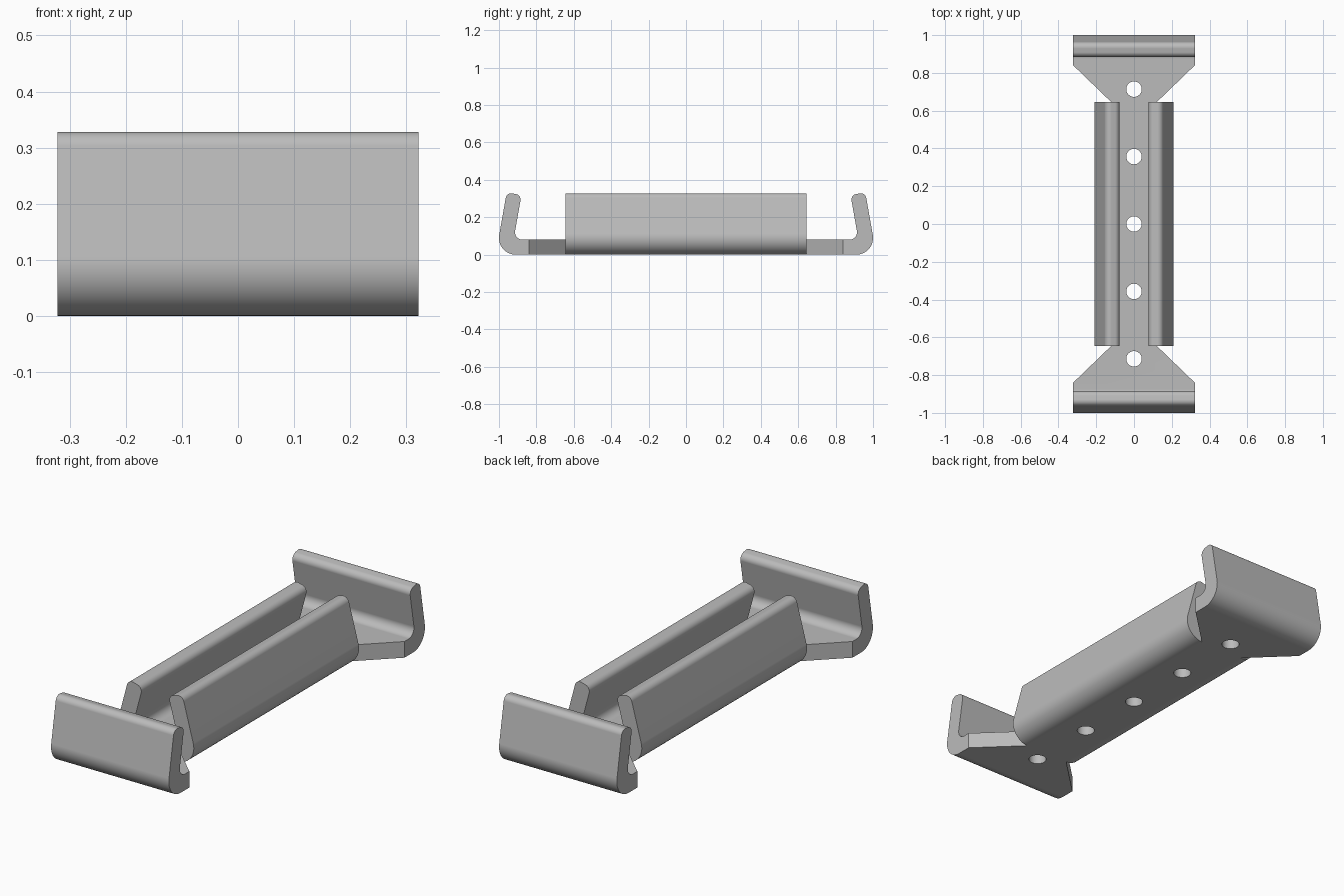
import bpy
import bmesh
from math import sin, cos, tan, radians, pi
from mathutils import Vector, Matrix

cube = bpy.data.objects.get("Cube")
if cube:
    bpy.data.objects.remove(cube, do_unlink=True)

THICK, HEIGHT = 0.08, 0.328
BEND_OUT, BEND_IN, TIP = 0.09, 0.04, 0.03

steel = bpy.data.materials.new("plain_grey")
steel.use_nodes = True
grey = (0.5, 0.5, 0.5, 1)
steel.diffuse_color = grey
steel.node_tree.nodes["Principled BSDF"].inputs["Base Color"].default_value = grey


def prism(name, points, direction):
    """Extrude a closed outline along a direction into a solid."""
    bm = bmesh.new()
    face = bm.faces.new([bm.verts.new(p) for p in points])
    moved = bmesh.ops.extrude_face_region(bm, geom=[face])["geom"]
    bmesh.ops.translate(bm, vec=direction,
                        verts=[v for v in moved if isinstance(v, bmesh.types.BMVert)])
    bmesh.ops.recalc_face_normals(bm, faces=bm.faces)
    mesh = bpy.data.meshes.new(name)
    bm.to_mesh(mesh)
    bm.free()
    mesh.materials.append(steel)
    obj = bpy.data.objects.new(name, mesh)
    bpy.context.collection.objects.link(obj)
    return obj


def rounded(corners, steps=12):
    """Round each (point, radius) corner of an outline with a tangent arc."""
    result = []
    for i, (p, r) in enumerate(corners):
        if r == 0:
            result.append(p)
            continue
        a = (corners[i - 1][0] - p).normalized()
        b = (corners[(i + 1) % len(corners)][0] - p).normalized()
        half = a.angle(b) / 2
        centre = p + (a + b).normalized() * r / sin(half)
        start = p + a * r / tan(half) - centre
        end = p + b * r / tan(half) - centre
        sweep = start.angle_signed(end)
        for k in range(steps + 1):
            result.append(centre + Matrix.Rotation(-sweep * k / steps, 2) @ start)
    return result


def lip_profile(root, reach, lean):
    """Bent lip: flat foot from root, curving up and leaning inward."""
    a = radians(lean)
    heel = reach + BEND_OUT * (tan(pi / 4 + a / 2) - 1)
    top = HEIGHT + TIP * (cos(a) + sin(a) - 1)
    outer = Vector((heel - top * tan(a), top))
    inner = outer - THICK * Vector((cos(a), sin(a)))
    crook = Vector((heel - THICK / cos(a) - THICK * tan(a), THICK))
    return rounded([(Vector((root, 0)), 0), (Vector((heel, 0)), BEND_OUT),
                    (outer, TIP), (inner, TIP), (crook, BEND_IN),
                    (Vector((root, THICK)), 0)])


def apply_boolean(target, tool, operation):
    mod = target.modifiers.new(operation, "BOOLEAN")
    mod.operation, mod.object, mod.solver = operation, tool, "EXACT"
    bpy.context.view_layer.objects.active = target
    bpy.ops.object.modifier_apply(modifier=mod.name)
    bpy.data.objects.remove(tool, do_unlink=True)


# Flat base: narrow web that flares at both ends
WEB, LENGTH, WIDE, FLARE, FOOT = 0.12, 0.645, 0.322, 0.84, 0.865
side = [(WEB, LENGTH), (WIDE, FLARE), (WIDE, FOOT)]
outline = ([(x, y) for x, y in side] + [(-x, y) for x, y in reversed(side)]
           + [(-x, -y) for x, y in side] + [(x, -y) for x, y in reversed(side)])
bracket = prism("bracket_body", [(x, y, 0) for x, y in outline], (0, 0, THICK))

# Lips along the long sides and across the ends
for s in (1, -1):
    long_lip = lip_profile(WEB, 0.21, 15)
    apply_boolean(bracket, prism("side_lip", [(s * u, -LENGTH, z) for u, z in long_lip],
                                 (0, 2 * LENGTH, 0)), "UNION")
    end_lip = lip_profile(FOOT, 1.0, 10)
    apply_boolean(bracket, prism("end_lip", [(-WIDE, s * u, z) for u, z in end_lip],
                                 (2 * WIDE, 0, 0)), "UNION")

# Row of round holes through the base
for i in range(-2, 3):
    ring = [(0.041 * cos(2 * pi * k / 32), 0.357 * i + 0.041 * sin(2 * pi * k / 32), -0.1)
            for k in range(32)]
    apply_boolean(bracket, prism("hole_cutter", ring, (0, 0, 0.3)), "DIFFERENCE")

# Merge flat areas, then smooth the bends only
bm = bmesh.new()
bm.from_mesh(bracket.data)
bmesh.ops.remove_doubles(bm, verts=bm.verts, dist=0.0001)
bmesh.ops.dissolve_limit(bm, angle_limit=radians(0.5), verts=bm.verts, edges=bm.edges)
bm.to_mesh(bracket.data)
bm.free()
bpy.ops.object.select_all(action="DESELECT")
bracket.select_set(True)
bpy.context.view_layer.objects.active = bracket
bpy.ops.object.shade_smooth_by_angle(angle=radians(30))
weighted = bracket.modifiers.new("Even flats", "WEIGHTED_NORMAL")
weighted.keep_sharp = True
